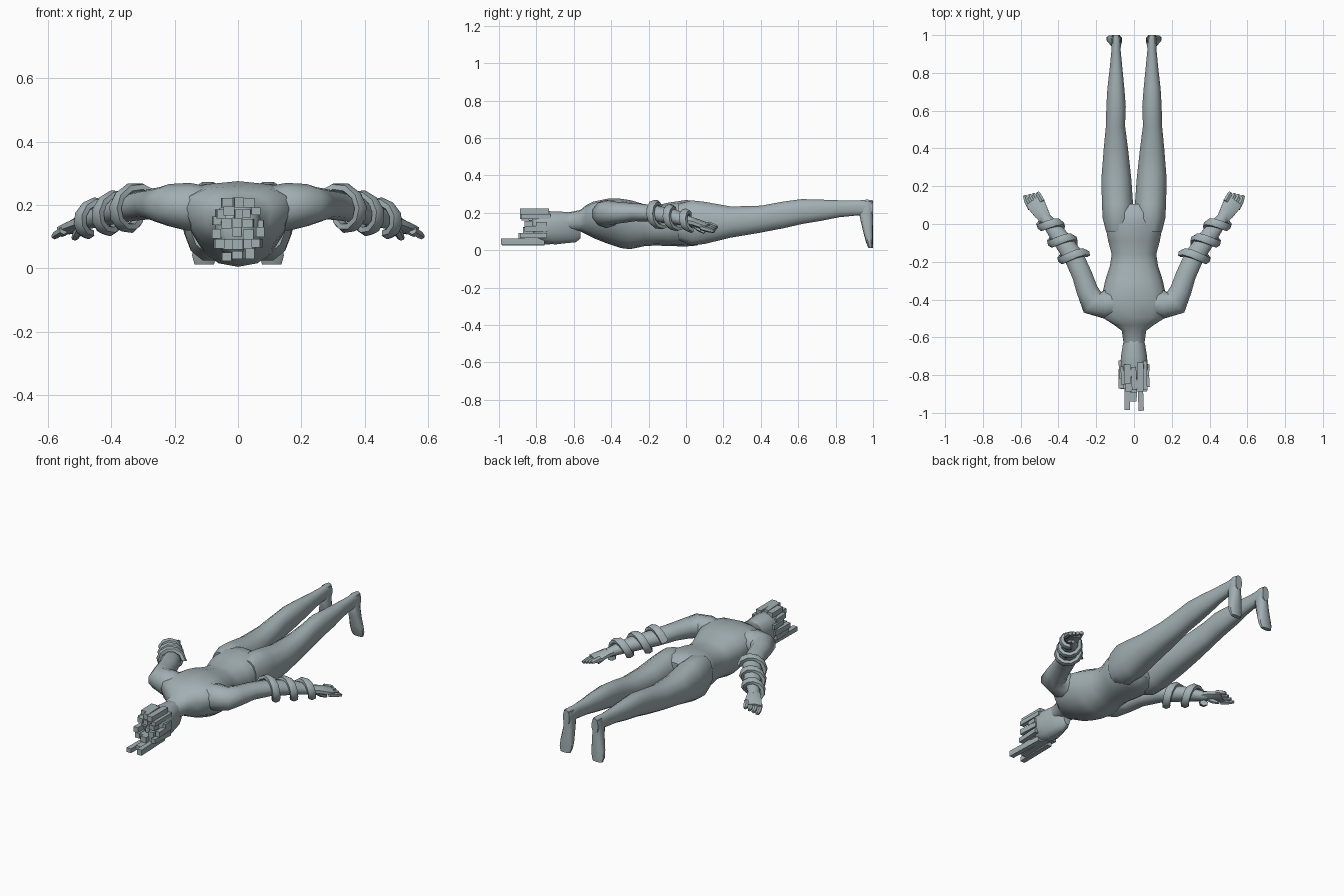
import bpy, bmesh, math, random
from mathutils import Vector, Matrix

random.seed(4)
grey = bpy.data.materials.new("blue grey")
grey.diffuse_color = (0.36, 0.43, 0.45, 1)


def finish(name, bm, smooth=True):
    bmesh.ops.recalc_face_normals(bm, faces=bm.faces)
    me = bpy.data.meshes.new(name)
    bm.to_mesh(me)
    bm.free()
    me.materials.append(grey)
    ob = bpy.data.objects.new(name, me)
    bpy.context.collection.objects.link(ob)
    if smooth:
        bpy.ops.object.select_all(action='DESELECT')
        ob.select_set(True)
        bpy.context.view_layer.objects.active = ob
        bpy.ops.object.shade_smooth_by_angle(angle=math.radians(50))
    return ob


def loft(name, rings):
    """Skin a list of point rings and cap both ends."""
    bm = bmesh.new()
    vs = [[bm.verts.new(p) for p in r] for r in rings]
    n = len(vs[0])
    for a, b in zip(vs, vs[1:]):
        for i in range(n):
            j = (i + 1) % n
            bm.faces.new((a[i], a[j], b[j], b[i]))
    bm.faces.new(vs[0])
    bm.faces.new(vs[-1])
    return finish(name, bm)


def oval(n, power):
    for i in range(n):
        a = 2 * math.pi * (i + 0.5) / n
        c, s = math.cos(a), math.sin(a)
        yield (math.copysign(abs(c) ** power, c), math.copysign(abs(s) ** power, s))


def body(name, secs, n=14, power=0.85):
    """Sections (y, x centre, half width, z low, z high, taper of underside)."""
    rings = []
    for y, cx, rx, lo, hi, k in secs:
        rings.append([Vector((cx + rx * u * (1 - k * (1 - v) / 2), y,
                              (lo + hi) / 2 + v * (hi - lo) / 2)) for u, v in oval(n, power)])
    return loft(name, rings)


def limb(name, secs, s, n=10):
    """Sections (x, y, z, half width, half height) along a path; s mirrors."""
    c = [Vector(q[:3]) for q in secs]
    rings = []
    for i, q in enumerate(secs):
        t = (c[min(i + 1, len(c) - 1)] - c[max(i - 1, 0)]).normalized()
        side = t.cross(Vector((0, 0, 1))).normalized()
        up = side.cross(t)
        ring = [c[i] + side * u * q[3] + up * v * q[4] for u, v in oval(n, 1)]
        rings.append([Vector((p.x * s, p.y, p.z)) for p in ring])
    return loft(name, rings)


# torso lying face down, from neck to pelvis
body("torso", [
    (-0.64, 0, 0.055, 0.10, 0.20, 0), (-0.565, 0, 0.066, 0.10, 0.215, 0),
    (-0.535, 0, 0.115, 0.085, 0.24, 0.2), (-0.495, 0, 0.20, 0.065, 0.26, 0.4),
    (-0.42, 0, 0.215, 0.035, 0.275, 0.45), (-0.35, 0, 0.195, 0.012, 0.275, 0.4),
    (-0.30, 0, 0.175, 0.005, 0.268, 0.3), (-0.22, 0, 0.14, 0.022, 0.245, 0.2),
    (-0.16, 0, 0.125, 0.025, 0.24, 0.1), (-0.09, 0, 0.145, 0.022, 0.255, 0.1),
    (0.0, 0, 0.165, 0.02, 0.268, 0.15), (0.06, 0, 0.155, 0.025, 0.262, 0.2),
    (0.105, 0, 0.10, 0.06, 0.235, 0.2)])

# head
body("head", [
    (-0.565, 0, 0.03, 0.06, 0.17, 0.3), (-0.59, 0, 0.052, 0.04, 0.2, 0.4),
    (-0.64, 0, 0.068, 0.035, 0.207, 0.3), (-0.70, 0, 0.076, 0.028, 0.21, 0.2),
    (-0.76, 0, 0.08, 0.035, 0.212, 0.15), (-0.81, 0, 0.066, 0.05, 0.20, 0.1),
    (-0.83, 0, 0.04, 0.08, 0.17, 0)], n=12)

# blocky hair strands: (height, end of strand, half span across)
bm = bmesh.new()
rows = [(0.042, -0.985, 0.034), (0.075, -0.91, 0.06), (0.11, -0.86, 0.067),
        (0.145, -0.85, 0.067), (0.175, -0.88, 0.056), (0.203, -0.895, 0.034)]
for z, end, span in rows:
    k = 5 if span > 0.05 else 3
    for i in range(k):
        x = -span + 2 * span * i / (k - 1)
        tip = end + random.uniform(-0.015, 0.05)
        root = -0.74 + random.uniform(-0.02, 0.02)
        w, h = random.uniform(0.026, 0.036), random.uniform(0.024, 0.034)
        m = Matrix.Translation((x, (tip + root) / 2, z + random.uniform(-0.006, 0.006)))
        m = m @ Matrix.Rotation(random.uniform(-0.06, 0.06), 4, 'Z')
        m = m @ Matrix.Diagonal((w, root - tip, h, 1))
        bmesh.ops.create_cube(bm, size=1, matrix=m)
finish("hair", bm, smooth=False)

for s, tag in ((1, "right"), (-1, "left")):
    # leg
    body("leg_" + tag, [(y, s * (a + b) / 2, (b - a) / 2, lo, hi, 0) for y, a, b, lo, hi in [
        (-0.04, 0.02, 0.15, 0.05, 0.25), (0.03, 0.004, 0.168, 0.022, 0.27),
        (0.10, 0.002, 0.172, 0.03, 0.262), (0.24, 0.012, 0.175, 0.065, 0.236),
        (0.40, 0.03, 0.162, 0.092, 0.24), (0.52, 0.046, 0.15, 0.115, 0.262),
        (0.62, 0.042, 0.148, 0.138, 0.275), (0.72, 0.05, 0.142, 0.155, 0.272),
        (0.82, 0.06, 0.13, 0.175, 0.268), (0.92, 0.07, 0.12, 0.185, 0.267),
        (0.97, 0.068, 0.12, 0.17, 0.272), (1.0, 0.074, 0.116, 0.18, 0.268)]], n=12)
    # foot with toes pointing down
    foot = [(0.26, 0.95, 0.072, 0.118), (0.20, 0.925, 0.068, 0.122), (0.15, 0.935, 0.065, 0.128),
            (0.08, 0.952, 0.063, 0.142), (0.04, 0.963, 0.066, 0.146), (0.012, 0.975, 0.075, 0.138)]
    loft("foot_" + tag, [[Vector((s * ((a + b) / 2 + u * (b - a) / 2),
                                  (y + 1) / 2 + v * (1 - y) / 2, z)) for u, v in oval(10, 0.7)]
                         for z, y, a, b in foot])
    # arm from shoulder to wrist
    limb("arm_" + tag, [
        (0.08, -0.42, 0.185, 0.07, 0.07), (0.16, -0.425, 0.195, 0.078, 0.075),
        (0.22, -0.415, 0.2, 0.074, 0.066), (0.248, -0.35, 0.2, 0.06, 0.056),
        (0.275, -0.27, 0.203, 0.056, 0.048), (0.32, -0.17, 0.196, 0.055, 0.045),
        (0.40, -0.06, 0.178, 0.048, 0.04), (0.47, 0.03, 0.15, 0.032, 0.026),
        (0.485, 0.055, 0.145, 0.03, 0.024)], s)
    # hand with fingers and thumb
    limb("palm_" + tag, [
        (0.46, 0.015, 0.152, 0.03, 0.024), (0.488, 0.055, 0.145, 0.042, 0.023),
        (0.512, 0.095, 0.132, 0.05, 0.02), (0.53, 0.125, 0.124, 0.05, 0.016)], s, 8)
    for i in range(4):
        d = (i - 1.5) * 0.026
        limb("finger_%d_%s" % (i + 1, tag), [
            (0.517 + d * 0.85, 0.10 - d * 0.5, 0.13 - d * 0.25, 0.014, 0.014),
            (0.536 + d * 0.85, 0.137 - d * 0.4, 0.118 - d * 0.25, 0.014, 0.013),
            (0.545 + d * 0.85, 0.158 - d * 0.2, 0.112 - d * 0.3, 0.011, 0.009)], s, 6)
    limb("thumb_" + tag, [
        (0.49, 0.04, 0.138, 0.018, 0.015), (0.505, 0.07, 0.113, 0.015, 0.014),
        (0.515, 0.10, 0.095, 0.011, 0.009)], s, 6)
    # coil wound around the forearm
    a, b = Vector((0.305, -0.195, 0.197)), Vector((0.475, 0.035, 0.152))
    t = (b - a).normalized()
    side = t.cross(Vector((0, 0, 1))).normalized()
    up = side.cross(t)
    steps, turns = 28, 2.75
    pts = []
    for i in range(steps + 1):
        f = i / steps
        g = math.pi - 2 * math.pi * turns * f
        r = 0.064 - 0.02 * f
        pts.append(a.lerp(b, f) + side * math.cos(g) * r * 1.05 + up * math.sin(g) * r)
    rings = []
    for i, p in enumerate(pts):
        d = (pts[min(i + 1, steps)] - pts[max(i - 1, 0)]).normalized()
        out = (p - a.lerp(b, i / steps)).normalized()
        w = d.cross(out).normalized()
        rings.append([Vector(((q.x) * s, q.y, q.z)) for q in
                      (p + w * u * 0.024 + out * v * 0.017 for u, v in oval(6, 1))])
    loft("arm_coil_" + tag, rings)
